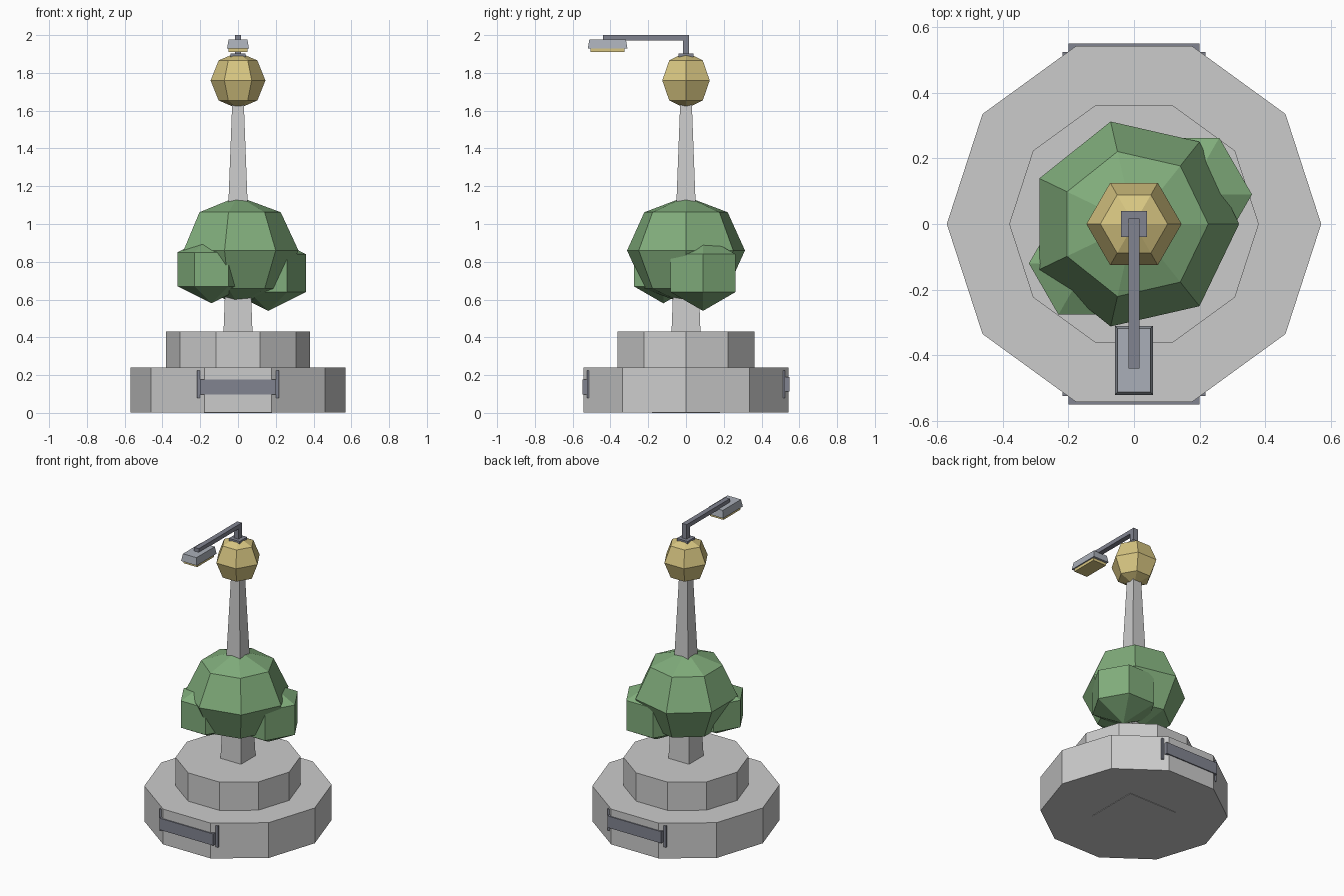
import bpy, bmesh
from math import sin, cos, pi

if "Cube" in bpy.data.objects:
    bpy.data.objects.remove(bpy.data.objects["Cube"])


def material(name, rgb):
    m = bpy.data.materials.new(name)
    m.diffuse_color = (*rgb, 1)
    m.use_nodes = True
    m.node_tree.nodes["Principled BSDF"].inputs["Base Color"].default_value = m.diffuse_color
    return m


GREEN = material("leaf_green", (0.22, 0.42, 0.20))
GOLD = material("brass", (0.68, 0.56, 0.22))
METAL = material("dark_metal", (0.22, 0.23, 0.28))
HEAD = material("lamp_grey", (0.40, 0.43, 0.48))


def lathe(name, profile, n, mat=None, at=(0, 0), turn=0.0):
    """Flat-faced solid from (radius, z) points, bottom to top; radius 0 is a tip."""
    bm = bmesh.new()
    rings = []
    for r, z in profile:
        count = n if r > 0 else 1
        rings.append([bm.verts.new((at[0] + r * cos(turn + 2 * pi * i / n),
                                    at[1] + r * sin(turn + 2 * pi * i / n), z))
                      for i in range(count)])
    for a, b in zip(rings, rings[1:]):
        for i in range(n):
            j = (i + 1) % n
            quad = [a[i % len(a)], a[j % len(a)], b[j % len(b)], b[i % len(b)]]
            bm.faces.new(list(dict.fromkeys(quad)))
    if len(rings[0]) > 1:
        bm.faces.new(rings[0][::-1])
    if len(rings[-1]) > 1:
        bm.faces.new(rings[-1])
    return finish(name, bm, mat)


def finish(name, bm, mat):
    bmesh.ops.recalc_face_normals(bm, faces=bm.faces)
    me = bpy.data.meshes.new(name)
    bm.to_mesh(me)
    bm.free()
    if mat:
        me.materials.append(mat)
    ob = bpy.data.objects.new(name, me)
    bpy.context.collection.objects.link(ob)
    return ob


def ball(name, n, rings, r, rz, centre, mat):
    x, y, z = centre
    prof = [(r * sin(pi * k / rings) if 0 < k < rings else 0,
             z - rz * cos(pi * k / rings)) for k in range(rings + 1)]
    return lathe(name, prof, n, mat, (x, y))


def box(name, x, y, z, mat=None, inset=0.0):
    """Box from (min, max) ranges; inset shrinks the top face."""
    bm = bmesh.new()
    bmesh.ops.create_cube(bm, size=1)
    for v in bm.verts:
        s = inset if v.co.z > 0 else 0
        v.co = [(lo + s if c < 0 else hi - s)
                for c, (lo, hi) in zip(v.co[:2], (x, y))] + [z[v.co.z > 0]]
    return finish(name, bm, mat)


# stepped stone base with a foot plate
lathe("lower_step", [(0.57, 0.003), (0.57, 0.24)], 10)
lathe("upper_step", [(0.38, 0.24), (0.38, 0.43)], 10)
box("foot_plate", (-0.18, 0.18), (-0.18, 0.18), (0, 0.02))

# tapered square post
k = 2 ** 0.5
lathe("post", [(0.077 * k, 0.42), (0.03 * k, 1.66)], 4, turn=pi / 4)

# foliage clumps
ball("main_foliage", 7, 4, 0.32, 0.286, (0, 0, 0.86), GREEN)
ball("left_foliage", 6, 3, 0.208, 0.18, (-0.14, -0.12, 0.76), GREEN)
ball("right_foliage", 6, 3, 0.23, 0.20, (0.16, 0.09, 0.74), GREEN)

# brass finial
ball("finial", 6, 4, 0.145, 0.15, (0, 0, 1.76), GOLD)

# lamp bracket, head and lens
box("lamp_mount", (-0.04, 0.04), (-0.04, 0.04), (1.885, 1.902), METAL)
box("lamp_riser", (-0.017, 0.017), (-0.017, 0.017), (1.89, 2.0), METAL)
box("lamp_arm", (-0.017, 0.017), (-0.44, 0.017), (1.972, 2.0), METAL)
box("lamp_head", (-0.058, 0.058), (-0.52, -0.31), (1.928, 1.976), HEAD, 0.008)
box("lamp_lens", (-0.05, 0.05), (-0.505, -0.325), (1.91, 1.929), GOLD)

# plaque bars and their end brackets, front and back
for name, s, z in (("front", -1, (0.098, 0.176)), ("back", 1, (0.113, 0.191))):
    box(name + "_bar", (-0.2, 0.2), sorted((s * 0.52, s * 0.549)), z, METAL)
    for side, sx in (("left", -1), ("right", 1)):
        box(f"{name}_{side}_bracket", sorted((sx * 0.2, sx * 0.217)),
            sorted((s * 0.508, s * 0.524)), (0.08, 0.225), METAL)
